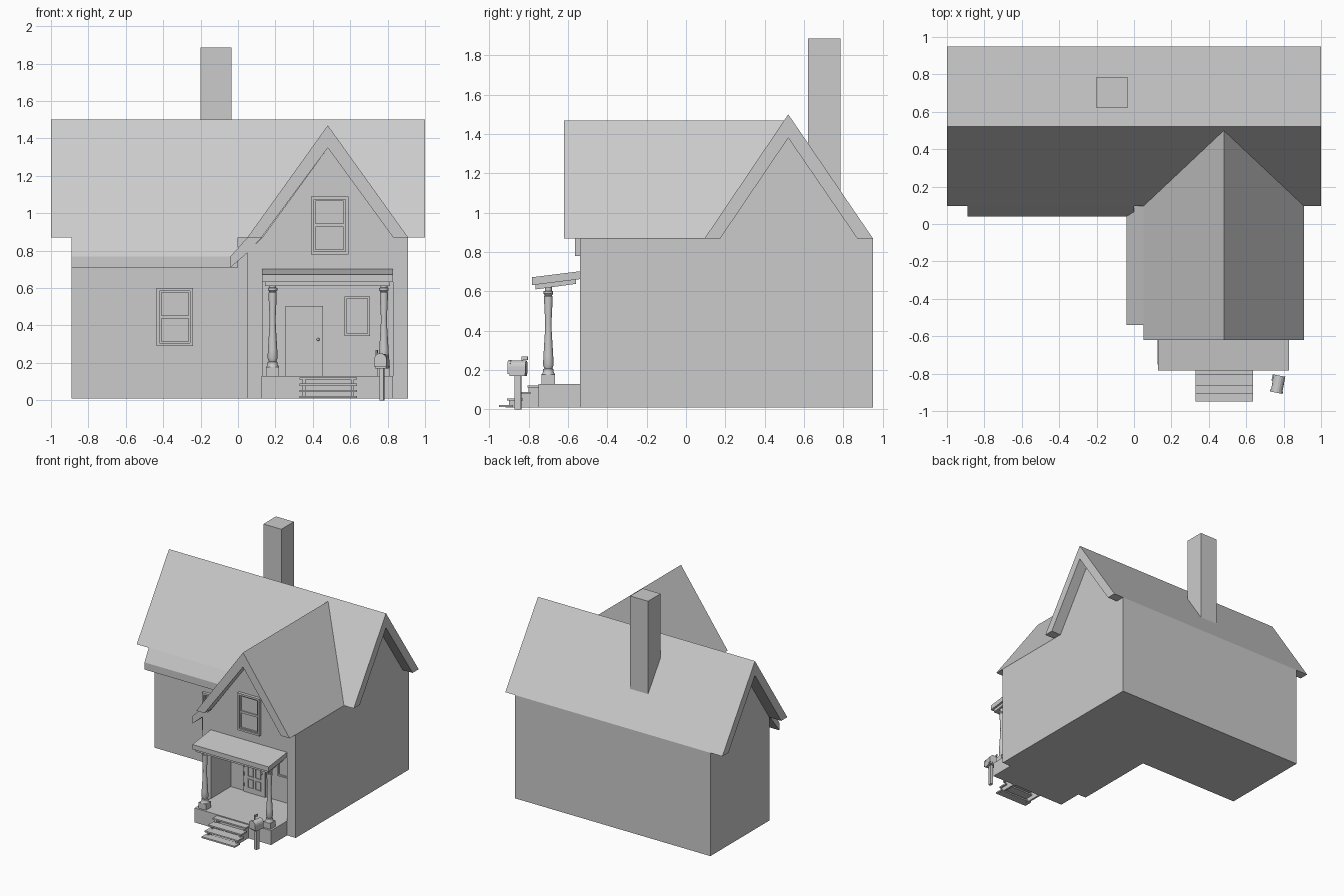
import bpy, bmesh, math
from mathutils import Matrix, Vector

if "Cube" in bpy.data.objects:
    bpy.data.objects.remove(bpy.data.objects["Cube"])


def prism(name, profile, axis, a, b):
    """Extrude a 2D profile (x,z for axis 'y'; y,z for axis 'x') from a to b."""
    bm = bmesh.new()
    to3 = (lambda p: (a, p[0], p[1])) if axis == 'x' else (lambda p: (p[0], a, p[1]))
    face = bm.faces.new([bm.verts.new(to3(p)) for p in profile])
    ext = bmesh.ops.extrude_face_region(bm, geom=[face])
    move = Vector((b - a, 0, 0)) if axis == 'x' else Vector((0, b - a, 0))
    bmesh.ops.translate(bm, vec=move, verts=[v for v in ext['geom'] if isinstance(v, bmesh.types.BMVert)])
    bmesh.ops.recalc_face_normals(bm, faces=bm.faces)
    me = bpy.data.meshes.new(name)
    bm.to_mesh(me)
    bm.free()
    ob = bpy.data.objects.new(name, me)
    bpy.context.collection.objects.link(ob)
    return ob


def box(name, x0, x1, y0, y1, z0, z1):
    return prism(name, [(x0, z0), (x1, z0), (x1, z1), (x0, z1)], 'y', y0, y1)


def lathe(name, x, y, profile, n=16):
    """Turned post from (radius, z) pairs."""
    bm = bmesh.new()
    rings = [[bm.verts.new((x + r * math.cos(2 * math.pi * i / n), y + r * math.sin(2 * math.pi * i / n), z))
              for i in range(n)] for r, z in profile]
    for lo, hi in zip(rings, rings[1:]):
        for i in range(n):
            bm.faces.new((lo[i], lo[(i + 1) % n], hi[(i + 1) % n], hi[i]))
    bm.faces.new(rings[0][::-1])
    bm.faces.new(rings[-1])
    me = bpy.data.meshes.new(name)
    bm.to_mesh(me)
    bm.free()
    ob = bpy.data.objects.new(name, me)
    bpy.context.collection.objects.link(ob)
    bpy.context.view_layer.objects.active = ob
    ob.select_set(True)
    bpy.ops.object.shade_smooth_by_angle(angle=math.radians(35))
    ob.select_set(False)
    return ob


def frame(name, x0, x1, z0, z1, y, depth, w):
    """Four rails around a rectangle, standing out from wall plane y."""
    box(name + "_left", x0, x0 + w, y - depth, y, z0, z1)
    box(name + "_right", x1 - w, x1, y - depth, y, z0, z1)
    box(name + "_bottom", x0 + w, x1 - w, y - depth, y, z0, z0 + w)
    box(name + "_top", x0 + w, x1 - w, y - depth, y, z1 - w, z1)


def sash_window(name, x0, x1, z0, z1, y):
    """Casing with an upper and a lower sash."""
    frame(name + "_casing", x0, x1, z0, z1, y, 0.025, 0.016)
    mid = (z0 + z1) / 2
    for part, a, b in (("lower", z0 + 0.016, mid), ("upper", mid, z1 - 0.016)):
        frame(f"{name}_{part}_sash", x0 + 0.016, x1 - 0.016, a, b, y, 0.016, 0.009)
    box(name + "_glass", x0 + 0.01, x1 - 0.01, y - 0.006, y + 0.01, z0 + 0.01, z1 - 0.01)


# House walls with gables
prism("main_walls", [(.17, .01), (.95, .01), (.95, .87), (.87, .87), (.52, 1.38), (.17, .87)], 'x', -.89, .91)
wing = prism("wing_walls", [(.05, .01), (.91, .01), (.91, .87), (.83, .87), (.48, 1.35), (.13, .87), (.05, .79)],
             'y', -.54, .2)

# Porch recess cut into the wing
YB = -0.28
cutter = box("porch_cutter", .13, .83, -.7, YB, .13, .655)
cutter.hide_render = True
mod = wing.modifiers.new("recess", 'BOOLEAN')
mod.operation = 'DIFFERENCE'
mod.solver = 'EXACT'
mod.object = cutter
bpy.context.view_layer.objects.active = wing
bpy.ops.object.modifier_apply(modifier="recess")
bpy.data.objects.remove(cutter, do_unlink=True)

# Roofs and their lower skirts
prism("main_roof", [(.095, .87), (.52, 1.5), (.95, .87), (.87, .87), (.52, 1.38), (.175, .87)], 'x', -1, 1)
prism("wing_roof", [(.05, .87), (.48, 1.47), (.91, .87), (.83, .87), (.48, 1.35), (.125, .87)], 'y', -.62, .5)
prism("main_roof_skirt", [(.1, .875), (.04, .77), (.04, .71), (.172, .875)], 'x', -.89, 0)
prism("wing_roof_skirt", [(.055, .875), (-.04, .77), (-.04, .71), (.052, .79), (.13, .875)], 'y', -.54, .2)

# Chimney
box("chimney", -.2, -.035, .62, .785, 1.0, 1.885)

# Windows
sash_window("ground_window", -.435, -.24, .29, .60, .17)
sash_window("gable_window", .39, .59, .78, 1.09, -.54)
frame("porch_window_casing", .57, .705, .345, .555, YB, .018, .012)
box("porch_window_glass", .575, .70, YB - .006, YB + .01, .35, .55)

# Door with raised panels, hinges and knob
box("door", .255, .455, YB - .012, YB + .01, .13, .505)
for x0, x1 in ((.295, .345), (.365, .415)):
    for z0, z1 in ((.17, .245), (.265, .36), (.385, .465)):
        frame("door_panel", x0, x1, z0, z1, YB - .012, .005, .006)
for z in (.19, .28, .35, .44):
    box("door_hinge", .255, .265, YB - .02, YB, z - .014, z + .014)
bpy.ops.mesh.primitive_uv_sphere_add(segments=10, ring_count=6, radius=.008, location=(.428, YB - .022, .325))
bpy.context.object.name = "door_knob"

# Porch floor, canopy and beam
box("porch_floor", .125, .83, -.75, -.5, .01, .13)
prism("porch_canopy", [(-.782, .632), (-.54, .662), (-.54, .702), (-.782, .672)], 'x', .128, .83)
prism("canopy_beam", [(-.765, .61), (-.56, .638), (-.56, .662), (-.765, .636)], 'x', .145, .813)

# Turned porch posts on square bases
for side, x in (("left", .185), ("right", .78)):
    box(f"{side}_post_base", x - .034, x + .034, -.734, -.666, .13, .178)
    lathe(f"{side}_post", x, -.70, [(.034, .178), (.026, .192), (.026, .205), (.02, .208), (.027, .225), (.025, .27),
                                   (.017, .40), (.016, .44), (.021, .54), (.022, .575), (.018, .58),
                                   (.025, .588), (.025, .6), (.018, .603), (.018, .63)])

# Porch steps and stringers
for i, (y0, y1) in enumerate(((-.95, -.88), (-.91, -.83), (-.865, -.79), (-.805, -.74))):
    z = .023 + i * .033
    box(f"step_{i + 1}", .33, .635, y0, y1, z - .012, z)
for x in (.345, .605):
    prism("stringer", [(-.93, .01), (-.75, .01), (-.75, .11), (-.80, .11), (-.80, .078), (-.85, .078),
                       (-.85, .045), (-.90, .045), (-.90, .012)], 'x', x, x + .015)

# Mailbox on a post, turned slightly
arch = [(.031 * math.cos(t * math.pi / 8), .217 + .031 * math.sin(t * math.pi / 8)) for t in range(9)]
parts = [
    prism("mailbox_body", [(-.031, .182), (.031, .182)] + arch, 'y', -.045, .045),
    prism("mailbox_lid", [(-.034, .18), (.034, .18)] + [(x * 1.1, (z - .217) * 1.1 + .217) for x, z in arch],
          'y', -.048, -.034),
    box("mailbox_shelf", -.03, .03, -.038, .042, .17, .183),
    box("mailbox_post", -.011, .011, -.014, .018, 0, .175),
    box("mailbox_flag_arm", -.038, -.03, .012, .02, .205, .262),
    box("mailbox_flag", -.038, -.03, .012, .045, .25, .268),
]
for p in parts:
    p.matrix_world = Matrix.Translation((.77, -.855, 0)) @ Matrix.Rotation(math.radians(-11), 4, 'Z')
